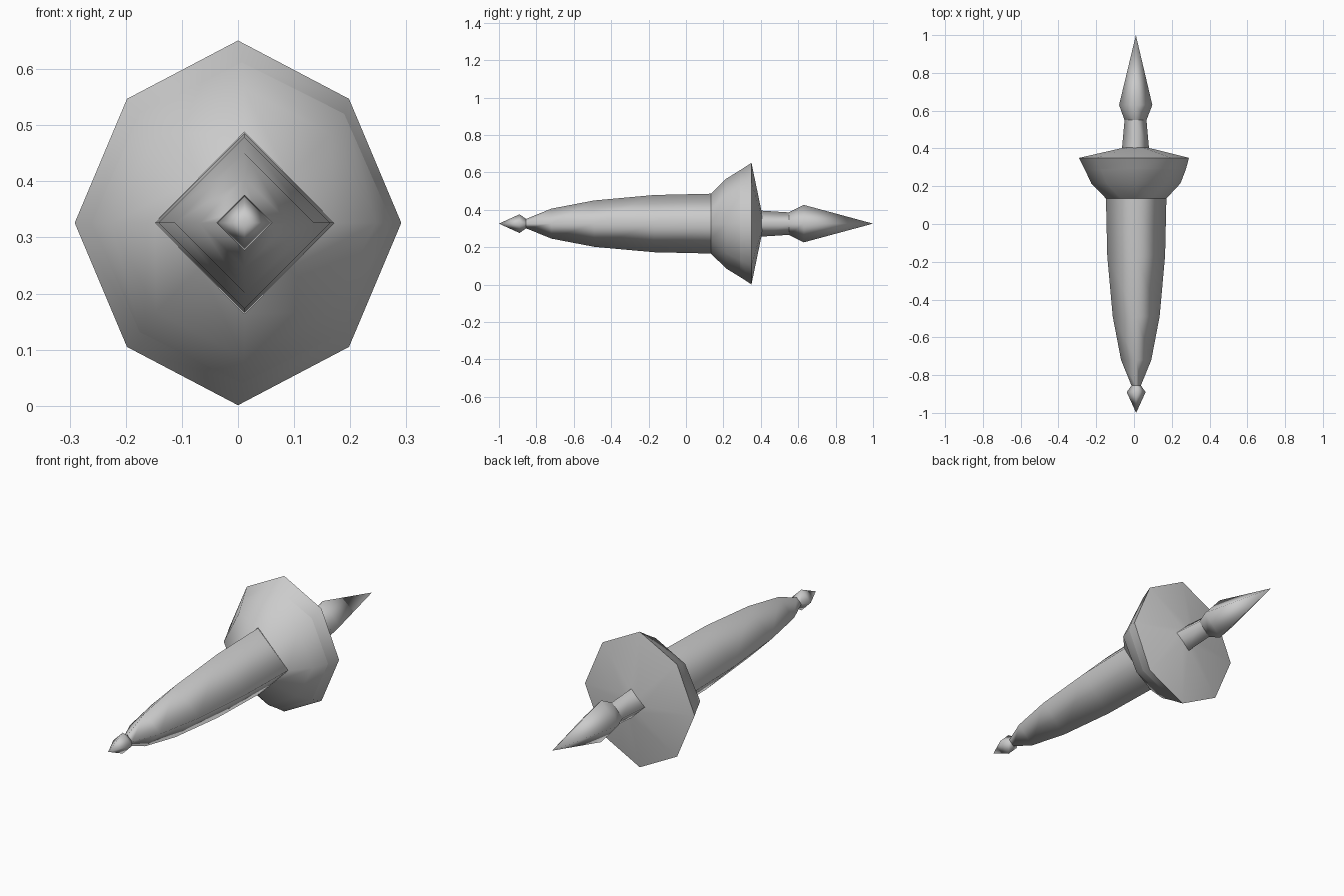
import bpy, bmesh, math

if "Cube" in bpy.data.objects:
    bpy.data.objects.remove(bpy.data.objects["Cube"])

grey = bpy.data.materials.new("plain_grey")
grey.diffuse_color = (0.6, 0.6, 0.6, 1)
grey.use_nodes = True
grey.node_tree.nodes["Principled BSDF"].inputs["Base Color"].default_value = grey.diffuse_color
ZC = 0.326


def ring_points(y, rx, rz, sides, diag, cx):
    """Points of a ring round the long axis; diag pulls the diagonals of an octagon."""
    pts = []
    for i in range(sides):
        a = 2 * math.pi * i / sides
        k = diag / math.cos(math.pi / 4) if sides == 8 and i % 2 else 1
        pts.append((cx + rx * k * math.cos(a), y, ZC + rz * k * math.sin(a)))
    return pts


def loft(name, rings, sides=4, flip=False):
    """Skin rings (y, rx, rz, diag, centre x); zero radius makes a point."""
    bm = bmesh.new()
    loops = []
    for y, rx, rz, diag, cx in rings:
        if rx == 0:
            loops.append([bm.verts.new((cx, y, ZC))] * sides)
        else:
            loops.append([bm.verts.new(p) for p in ring_points(y, rx, rz, sides, diag, cx)])
    for a, b in zip(loops, loops[1:]):
        for i in range(sides):
            j = (i + 1) % sides
            quad = list(dict.fromkeys((a[i], a[j], b[j], b[i])))
            # rings run along +y, so this order faces outward
            bm.faces.new(quad if not flip else quad[::-1])
    for f in bm.faces:
        f.smooth = True
    me = bpy.data.meshes.new(name)
    bm.to_mesh(me)
    bm.free()
    me.materials.append(grey)
    ob = bpy.data.objects.new(name, me)
    bpy.context.collection.objects.link(ob)
    return ob


C = 0.0115
# small pointed finial at the front
loft("front_finial", [(-1, 0, 0, 1, C), (-0.89, 0.05, 0.05, 1, C), (-0.855, 0.025, 0.025, 1, C)])

# long tapering four-sided body
loft("body", [(y, r, r, 1, C) for y, r in
              [(-0.855, 0.025), (-0.72, 0.08), (-0.49, 0.124), (-0.17, 0.153), (0.135, 0.16)]])

# flared cup growing from the diamond section into an octagon
loft("cup", [(0.135, 0.16, 0.162, 0.5, C), (0.215, 0.236, 0.24, 0.66, 0.01),
             (0.29, 0.268, 0.286, 0.68, 0.007)], 8)

# rim band round the cup
loft("rim_band", [(0.29, 0.268, 0.286, 0.68, 0.007), (0.35, 0.291, 0.325, 0.68, 0.0)], 8, True)

# shallow cone closing the back of the cup
loft("back_cone", [(0.35, 0.291, 0.325, 0.68, 0.0), (0.405, 0.06, 0.06, 0.6, 0.01),
                   (0.405, 0, 0, 1, 0.01)], 8)

# rear neck
loft("rear_neck", [(0.395, 0.072, 0.07, 1, 0.008), (0.55, 0.058, 0.06, 1, 0.008)])

# rear spear point
loft("rear_point", [(0.55, 0.058, 0.06, 1, 0.008), (0.63, 0.088, 0.1, 1, 0.009), (1, 0, 0, 1, 0.01)])
